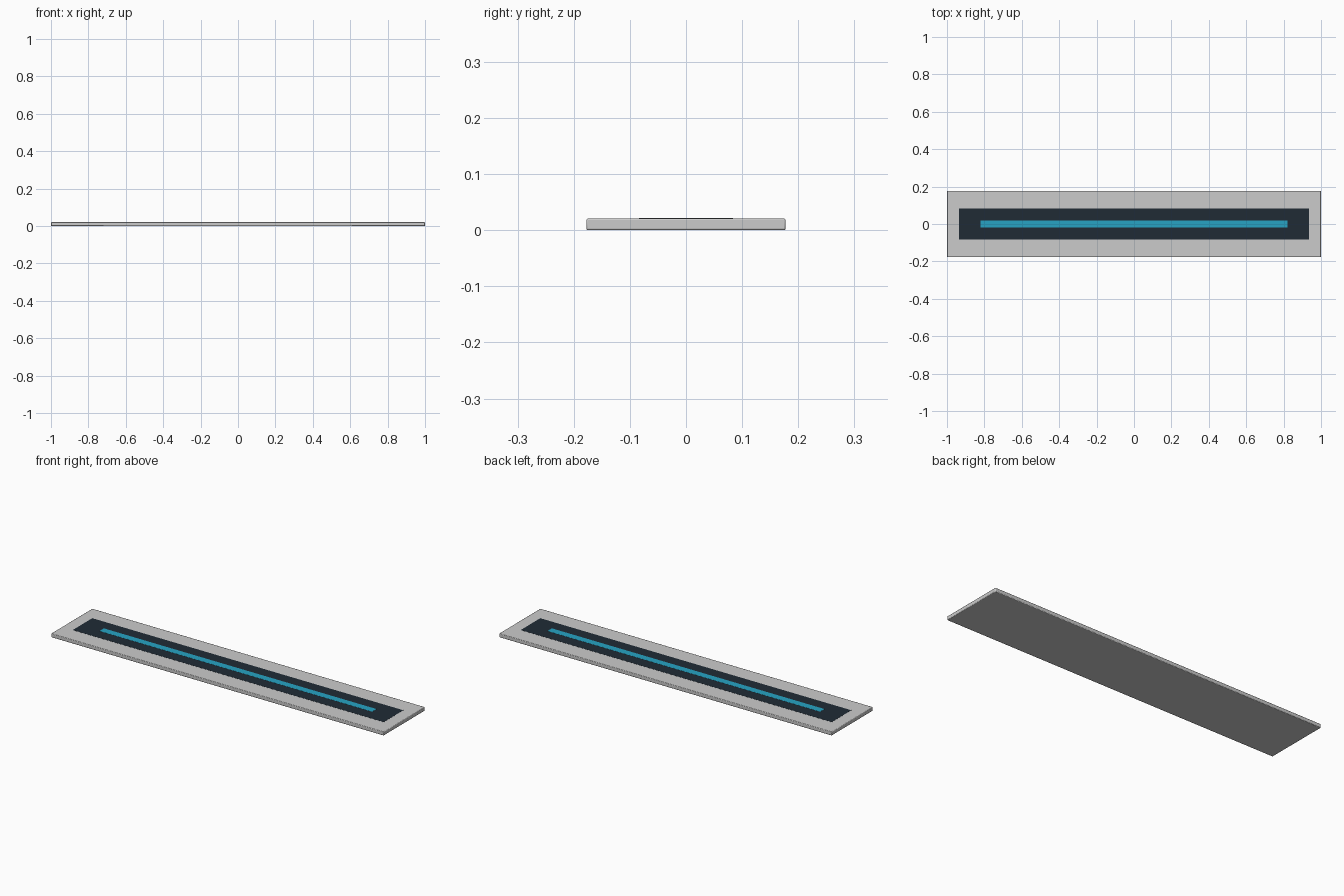
import bpy

if "Cube" in bpy.data.objects:
    bpy.data.objects.remove(bpy.data.objects["Cube"])


def box(name, size, z_bottom, color=None, bevel=0.0):
    """Axis-aligned box centred on x and y, resting on z_bottom."""
    bpy.ops.mesh.primitive_cube_add(size=1, location=(0, 0, z_bottom + size[2] / 2))
    obj = bpy.context.object
    obj.name = name
    obj.scale = size
    bpy.ops.object.transform_apply(location=False, rotation=False, scale=True)
    if bevel:
        mod = obj.modifiers.new("edge_bevel", "BEVEL")
        mod.width = bevel
        mod.segments = 2
        bpy.ops.object.shade_smooth_by_angle()
    if color:
        mat = bpy.data.materials.new(name + "_colour")
        mat.diffuse_color = (*color, 1)
        mat.use_nodes = True
        mat.node_tree.nodes["Principled BSDF"].inputs["Base Color"].default_value = mat.diffuse_color
        obj.data.materials.append(mat)
    return obj


# Slab with softened edges
box("slab", (2.0, 0.355, 0.0208), 0.0, bevel=0.003)

# Dark inset panel, just proud of the slab top
box("dark_panel", (1.87, 0.168, 0.0023), 0.0190, (0.014, 0.024, 0.036))

# Light strip along the middle of the panel
box("light_strip", (1.64, 0.038, 0.0027), 0.0191, (0.02, 0.37, 0.55))
